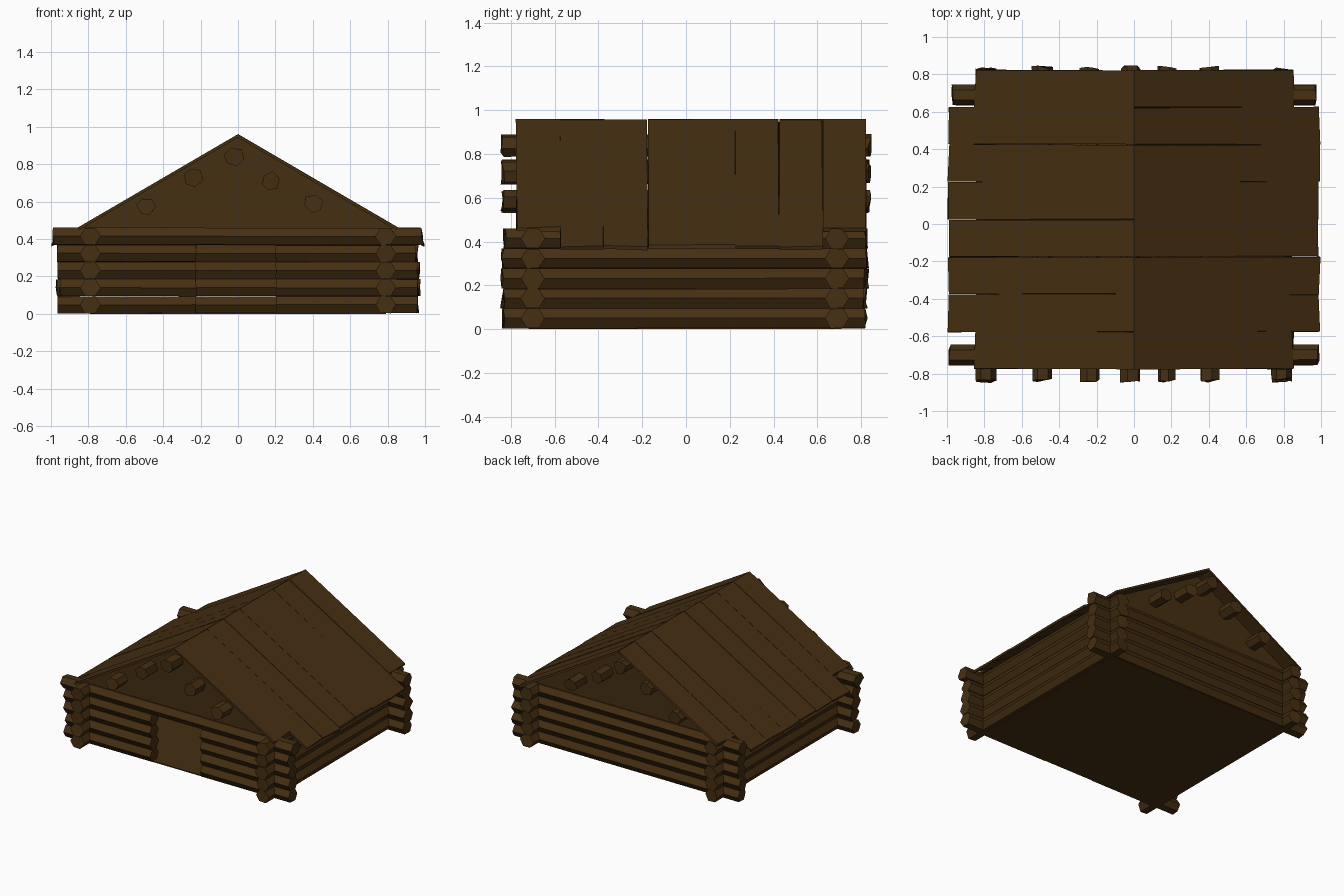
import bpy, bmesh, math, random
from mathutils import Vector

if "Cube" in bpy.data.objects:
    bpy.data.objects.remove(bpy.data.objects["Cube"])

random.seed(7)
wood = bpy.data.materials.new("dark_brown_wood")
wood.diffuse_color = (0.060, 0.028, 0.006, 1)
wood.use_nodes = True
wood.node_tree.nodes["Principled BSDF"].inputs["Base Color"].default_value = wood.diffuse_color


def jit(a):
    return random.uniform(-a, a)


def finish(name, bm):
    bmesh.ops.recalc_face_normals(bm, faces=bm.faces)
    me = bpy.data.meshes.new(name)
    bm.to_mesh(me)
    bm.free()
    me.materials.append(wood)
    ob = bpy.data.objects.new(name, me)
    bpy.context.collection.objects.link(ob)
    return ob


def loft(bm, ring_a, ring_b):
    """Closed prism between two rings of points."""
    a = [bm.verts.new(p) for p in ring_a]
    b = [bm.verts.new(p) for p in ring_b]
    n = len(a)
    bm.faces.new(a)
    bm.faces.new(b[::-1])
    for i in range(n):
        bm.faces.new((a[i], a[(i + 1) % n], b[(i + 1) % n], b[i]))


def log(bm, axis, start, end, side, z, r=0.055, rough=0.002, end_rough=0.008, turn=0.0):
    """Six-sided log along x or y, flat side up, with roughly cut ends."""
    rings = []
    for t in (start, end):
        ring = []
        for i in range(6):
            a = math.radians(60 * i) + turn
            u = side + r * math.cos(a) + jit(rough)
            w = max(0.0, z + r * 0.94 * math.sin(a) + jit(rough))
            v = t + jit(end_rough)
            ring.append((v, u, w) if axis == 'x' else (u, v, w))
        rings.append(ring)
    loft(bm, *rings)


PITCH = 0.0915
WALL_X, WALL_Y = 0.79, 0.70
DOOR = (-0.225, 0.203)

front, back, left, right = (bmesh.new() for _ in range(4))
for k in range(5):
    z = 0.048 + k * PITCH
    ex = 0.985 if k == 4 else 0.96
    # front wall, split by the doorway under the top log
    if k == 4:
        log(front, 'x', -ex, ex, -WALL_Y, z)
    else:
        log(front, 'x', -ex + jit(0.01), DOOR[0], -WALL_Y, z, end_rough=0.003)
        log(front, 'x', DOOR[1], ex + jit(0.015), -WALL_Y, z, end_rough=0.003)
    log(back, 'x', -0.965 + jit(0.01), 0.97 + jit(0.01), WALL_Y - 0.01, z)
    log(left, 'y', -0.835 + jit(0.01), 0.82 + jit(0.01), -WALL_X, z)
    log(right, 'y', -0.835 + jit(0.01), 0.82 + jit(0.01), WALL_X, z)
finish("front_wall_logs", front)
finish("back_wall_logs", back)
finish("left_wall_logs", left)
finish("right_wall_logs", right)

# floor
bm = bmesh.new()
base = [(-0.79, -0.72), (0.79, -0.72), (0.79, 0.71), (-0.79, 0.71)]
loft(bm, [(x, y, 0) for x, y in base], [(x, y, 0.008) for x, y in base])
finish("floor", bm)

# gable walls
RIDGE, SLOPE = 0.958, 0.583
for name, y in (("front_gable", -0.715), ("back_gable", 0.705)):
    s = 0.02 if y < 0 else -0.02
    tri = [(-0.85, 0.45), (0.85, 0.45), (0, 0.945)]
    bm = bmesh.new()
    loft(bm, [(x, y, z) for x, z in tri], [(x, y + s, z) for x, z in tri])
    finish(name, bm)

# roof beams poking through both gables
bm = bmesh.new()
for x, z in ((-0.49, 0.575), (-0.24, 0.73), (-0.02, 0.84), (0.175, 0.71), (0.405, 0.59)):
    log(bm, 'y', -0.838, 0.838, x, z, r=0.053, rough=0.005, end_rough=0.01, turn=jit(0.3))
finish("roof_beams", bm)

# roof planks: short ones at both ends, long ones between
for name, s in (("left_roof_planks", -1), ("right_roof_planks", 1)):
    bm = bmesh.new()
    for k in range(8):
        y0 = -0.775 + 0.2 * k
        y1 = y0 + 0.199
        reach = 0.85 if k in (0, 7) else 0.99
        lift = jit(0.003)
        rings = []
        for x in (0.0, reach):
            ring = []
            for y, d in ((y0, 0), (y1, 0), (y1, 0.018), (y0, 0.018)):
                xx = x + (jit(0.008) if x else 0)
                ring.append((s * xx, y + jit(0.004), RIDGE + lift - SLOPE * xx - d))
            rings.append(ring)
        loft(bm, *rings)
    finish(name, bm)
